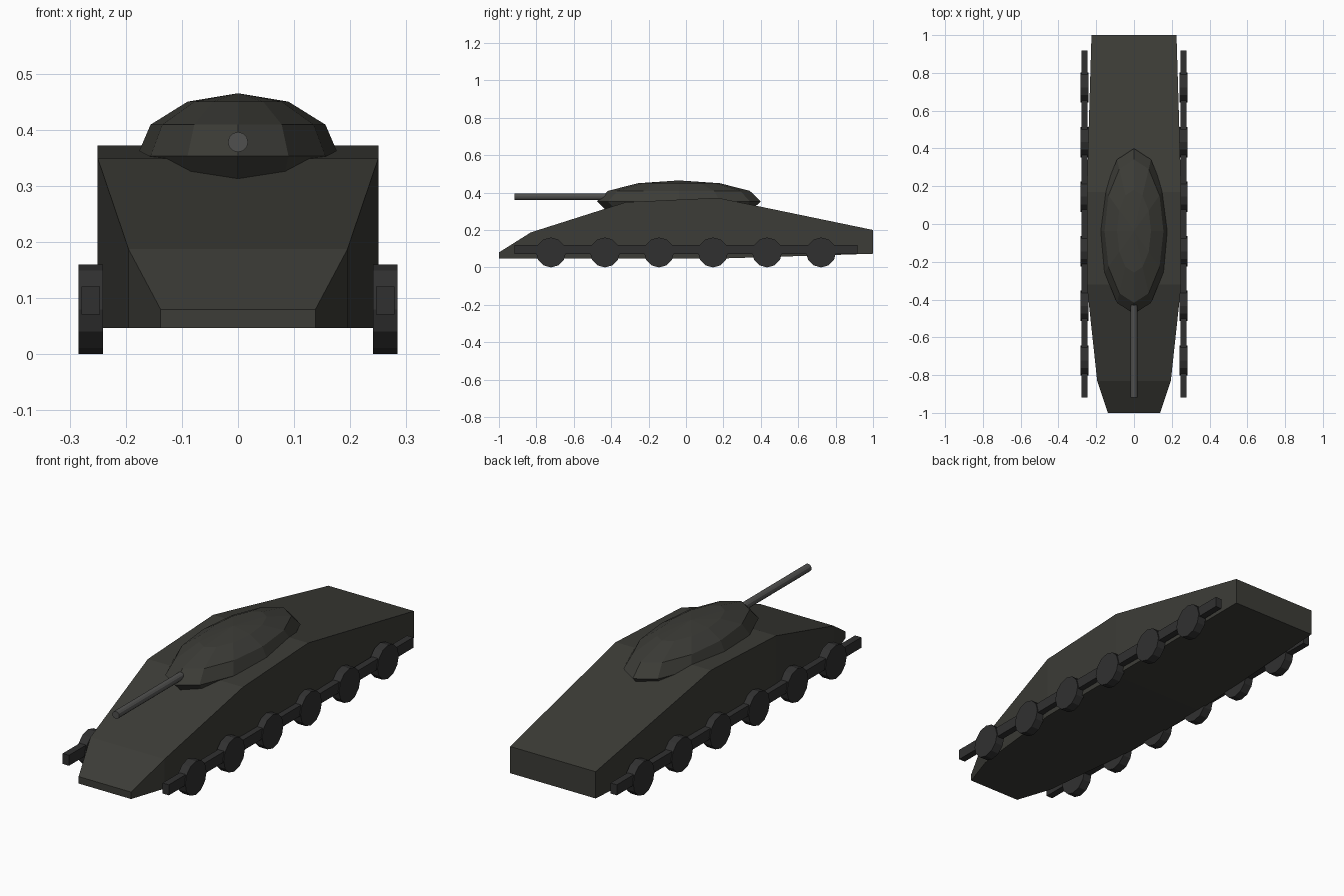
import bpy, bmesh
from math import pi

if "Cube" in bpy.data.objects:
    bpy.data.objects.remove(bpy.data.objects["Cube"])


def material(name, rgb):
    m = bpy.data.materials.new(name)
    m.diffuse_color = (*rgb, 1)
    m.use_nodes = True
    m.node_tree.nodes["Principled BSDF"].inputs["Base Color"].default_value = m.diffuse_color
    return m


armour = material("armour_green", (0.045, 0.045, 0.038))
running = material("dark_metal", (0.03, 0.03, 0.03))
steel = material("gun_steel", (0.08, 0.08, 0.077))


def cylinder(name, radius, depth, location, rotation, mat):
    bpy.ops.mesh.primitive_cylinder_add(vertices=12, radius=radius, depth=depth,
                                        location=location, rotation=rotation)
    o = bpy.context.object
    o.name = name
    o.data.materials.append(mat)
    return o


# Hull: rectangular sections lofted front to back (y, half width, bottom, top)
sections = [(-1.0, 0.138, 0.047, 0.08),
            (-0.83, 0.195, 0.047, 0.187),
            (-0.32, 0.25, 0.047, 0.349),
            (0.17, 0.25, 0.047, 0.372),
            (1.0, 0.225, 0.073, 0.2)]
bm = bmesh.new()
rings = [[bm.verts.new(p) for p in ((-w, y, b), (w, y, b), (w, y, t), (-w, y, t))]
         for y, w, b, t in sections]
for r, s in zip(rings, rings[1:]):
    for i in range(4):
        j = (i + 1) % 4
        bm.faces.new((r[i], r[j], s[j], s[i]))
bm.faces.new(rings[0])
bm.faces.new(rings[-1])
bmesh.ops.recalc_face_normals(bm, faces=bm.faces)
mesh = bpy.data.meshes.new("hull")
bm.to_mesh(mesh)
bm.free()
hull = bpy.data.objects.new("hull", mesh)
bpy.context.collection.objects.link(hull)
mesh.materials.append(armour)

# Turret: flattened low-poly dome
bpy.ops.mesh.primitive_uv_sphere_add(segments=12, ring_count=6, radius=1,
                                     location=(0, -0.038, 0.353))
turret = bpy.context.object
turret.name = "turret"
turret.scale = (0.18, 0.438, 0.112)
turret.data.materials.append(armour)

# Gun barrel
front, back = -0.918, -0.34
cylinder("gun_barrel", 0.018, back - front, (0, (front + back) / 2, 0.378),
         (pi / 2, 0, 0), steel)

# Running gear: six road wheels and a side rail on each side
for side, label in ((-1, "left"), (1, "right")):
    for i in range(6):
        y = -0.722 + i * 0.2888
        cylinder(f"road_wheel_{label}_{i + 1}", 0.08, 0.043,
                 (side * 0.2625, y, 0.08), (0, pi / 2, 0), running)
    bpy.ops.mesh.primitive_cube_add(size=1, location=(side * 0.2625, 0, 0.096))
    rail = bpy.context.object
    rail.name = f"side_rail_{label}"
    rail.scale = (0.033, 1.836, 0.05)
    rail.data.materials.append(running)
